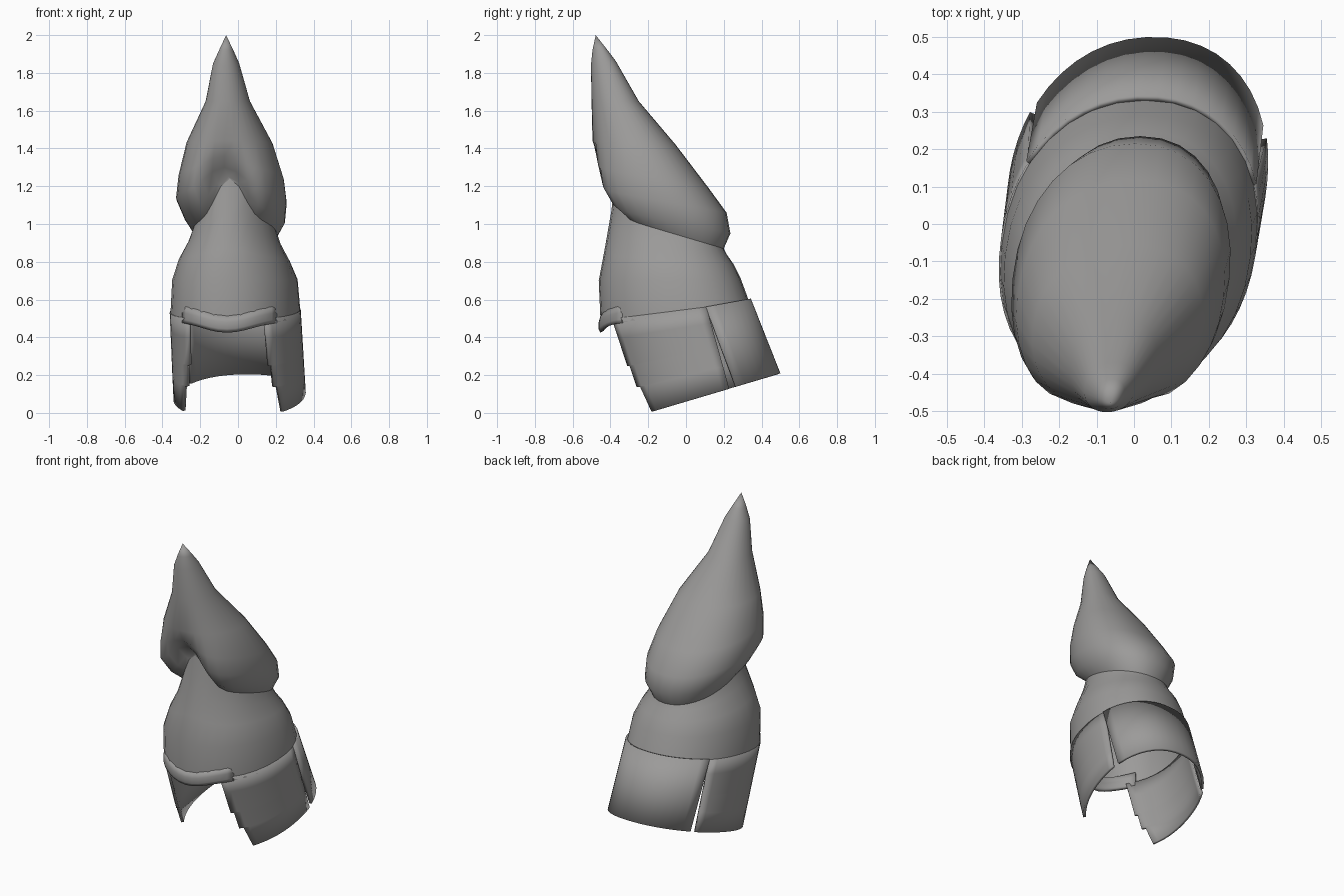
import bpy, bmesh, math

if "Cube" in bpy.data.objects:
    bpy.data.objects.remove(bpy.data.objects["Cube"])

grey = bpy.data.materials.new("warm grey")
grey.diffuse_color = (0.33, 0.325, 0.32, 1)
grey.use_nodes = True
grey.node_tree.nodes["Principled BSDF"].inputs["Base Color"].default_value = grey.diffuse_color


def rad(d):
    return math.radians(d)


def spow(v, p):
    return math.copysign(abs(v) ** p, v)


def point(ring, deg, grow=0.0):
    """Point on a tilted oval: front y/z, back y/z, left x, right x, front lift, front push."""
    yf, zf, yb, zb, xl, xr, lift, push = ring
    c, s = spow(math.cos(rad(deg)), 0.93), spow(math.sin(rad(deg)), 0.93)
    hw = (xr - xl) / 2
    d = (deg + 90 + 180) % 360 - 180
    w = math.exp(-(d / 24) ** 2)
    return ((xl + xr) / 2 + (hw + grow) * c + 0.13 * hw * s,
            (yf + yb) / 2 + ((yb - yf) / 2 + grow) * s + push * w,
            (zf + zb) / 2 + (zb - zf) / 2 * s + lift * w)


def mix(r1, r2, t):
    return [a + (b - a) * t for a, b in zip(r1, r2)]


def grid(name, rows, closed=False, tip=None, thick=0):
    """Skin rows of points into one smooth part."""
    bm = bmesh.new()
    vs = [[bm.verts.new(p) for p in row] for row in rows]
    n = len(rows[0])
    for lo, hi in zip(vs, vs[1:]):
        for i in range(n if closed else n - 1):
            j = (i + 1) % n
            bm.faces.new((lo[i], lo[j], hi[j], hi[i]))
    if tip:
        t = bm.verts.new(tip)
        for i in range(n):
            bm.faces.new((vs[-1][i], vs[-1][(i + 1) % n], t))
    me = bpy.data.meshes.new(name)
    bm.to_mesh(me)
    bm.free()
    me.materials.append(grey)
    ob = bpy.data.objects.new(name, me)
    bpy.context.collection.objects.link(ob)
    if thick:
        m = ob.modifiers.new("thickness", "SOLIDIFY")
        m.thickness, m.offset = thick, -1
    for o in bpy.context.selected_objects:
        o.select_set(False)
    ob.select_set(True)
    bpy.context.view_layer.objects.active = ob
    bpy.ops.object.shade_smooth_by_angle(angle=rad(50))
    return ob


N = 32
around = [360 * i / N - 90 for i in range(N)]

brim = (-0.45, 0.47, 0.345, 0.56, -0.355, 0.328, -0.04, 0)
neck = (-0.375, 1.04, 0.20, 0.87, -0.235, 0.205, 0.20, 0)

# hood around the head, open at the bottom
hood = [brim,
        (-0.462, 0.70, 0.29, 0.71, -0.345, 0.312, 0, 0),
        (-0.43, 0.83, 0.25, 0.79, -0.31, 0.27, 0.04, 0),
        (-0.395, 0.95, 0.215, 0.84, -0.26, 0.225, 0.12, 0),
        neck]
grid("hood", [[point(r, a) for a in around] for r in hood], closed=True)

# tall pointed crown leaning forward, with a fold over the brow
crown = [neck,
         (-0.45, 1.09, 0.235, 0.95, -0.28, 0.245, 0.16, 0.08),
         (-0.51, 1.19, 0.215, 1.06, -0.325, 0.255, 0.11, 0.105),
         (-0.51, 1.30, 0.12, 1.19, -0.312, 0.24, 0.06, 0.05),
         (-0.495, 1.44, -0.055, 1.42, -0.27, 0.18, 0, 0),
         (-0.50, 1.65, -0.25, 1.65, -0.17, 0.062, 0, 0),
         (-0.503, 1.84, -0.37, 1.86, -0.132, 0.005, 0, 0),
         (-0.495, 1.92, -0.415, 1.92, -0.10, -0.025, 0, 0)]
grid("crown", [[point(r, a) for a in around] for r in crown], closed=True,
     tip=(-0.063, -0.478, 2.0))

# guards hang from the brim to a tilted lower edge
guard_top = (-0.45, 0.49, 0.335, 0.59, -0.355, 0.325, 0, 0)
guard_low = (-0.30, -0.03, 0.50, 0.21, -0.335, 0.352, 0, 0)

# cheek guards: the front edge steps back towards the bottom
steps = [(1, 47), (0.73, 43), (0.72, 39), (0.5, 38), (0.49, 35), (0.2, 34), (0, 33)]
for side in ("right", "left"):
    rows = []
    for v, half in steps:
        ring = mix(guard_top, guard_low, v)
        end = 23 - 6 * v
        if side == "left":
            end, half = 32 - 4 * v, half + 3
        angles = [half - 90 + (end + 90 - half) * i / 12 for i in range(13)]
        if side == "left":
            angles = [180 - a for a in reversed(angles)]
        rows.append([point(ring, a, 0.003) for a in angles])
    grid(side + "_cheek_guard", rows, thick=0.016)

# neck guard at the back, standing slightly proud of the hood
plate_top = (-0.45, 0.46, 0.335, 0.605, -0.355, 0.325, 0, 0)
rows = [[point(mix(plate_top, guard_low, v), 22.5 + 125 * i / 16, 0.009 * (1 - v))
         for i in range(17)] for v in (1, 0.5, 0)]
grid("neck_guard", rows, thick=0.016)

# raised lip over the face opening, fading out at its ends
rows = [[(x, y, z + dz) for x, y, z in
         (point(brim, -136 + 92 * i / 14, g * math.sin(math.pi * i / 14) ** 0.5)
          for i in range(15))]
        for dz, g in ((-0.005, 0.004), (0.015, 0.014), (0.05, 0.012), (0.085, 0.003))]
grid("brow_lip", rows, thick=0.02)
